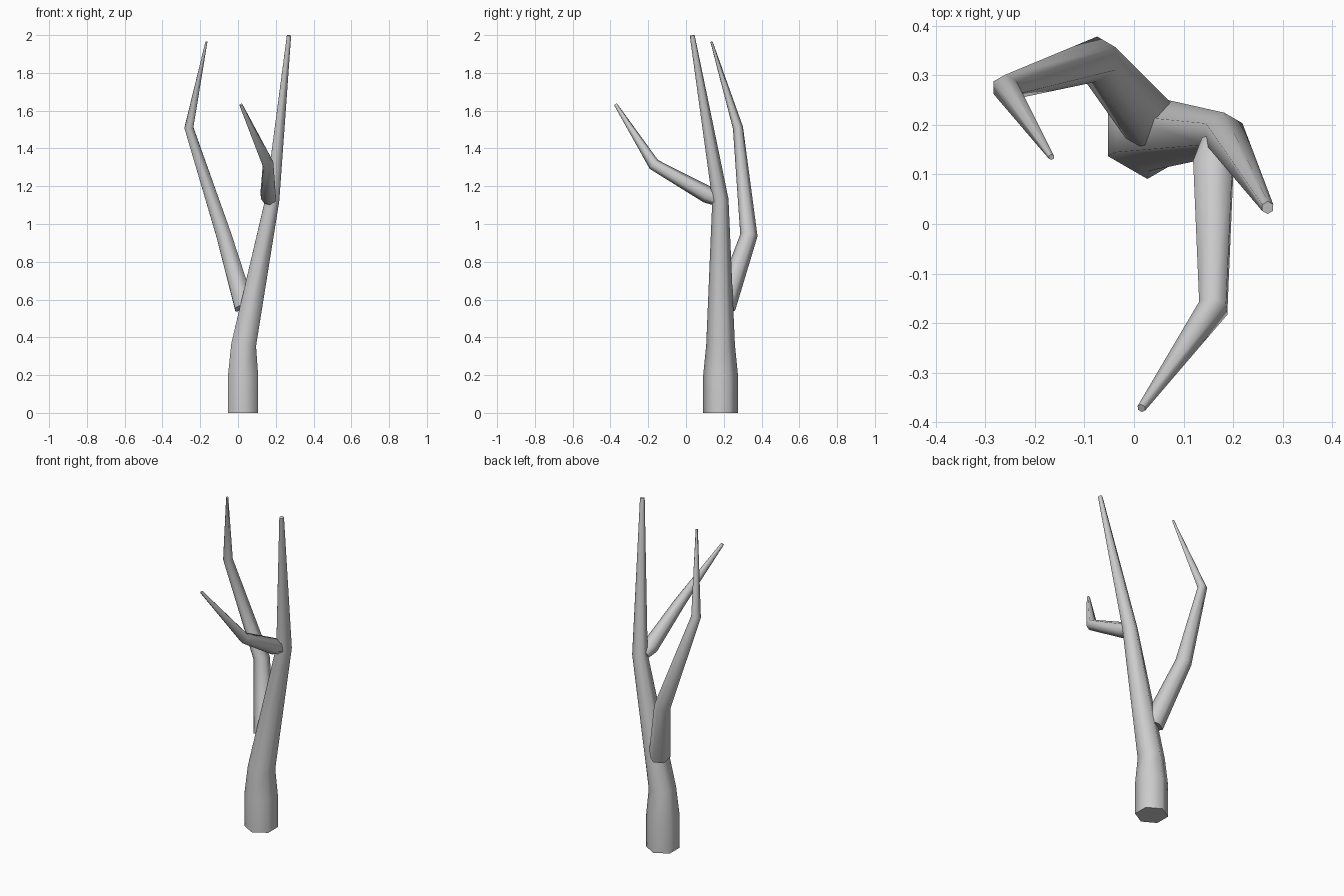
import bpy, bmesh, math
from mathutils import Vector

if "Cube" in bpy.data.objects:
    bpy.data.objects.remove(bpy.data.objects["Cube"])

SIDES = 6


def limb(name, path):
    """Tapered six-sided tube along (x, y, z, radius) stations, rings mitred at bends."""
    pts = [Vector(p[:3]) for p in path]
    bm = bmesh.new()
    rings = []
    for i, (p, station) in enumerate(zip(pts, path)):
        into = (p - pts[i - 1]).normalized() if i else Vector()
        out = (pts[i + 1] - p).normalized() if i < len(pts) - 1 else Vector()
        rot = Vector((0, 0, 1)).rotation_difference((into + out).normalized())
        ring = []
        for k in range(SIDES):
            a = math.tau * k / SIDES - math.pi / 2
            ring.append(bm.verts.new(
                p + rot @ Vector((math.cos(a), math.sin(a), 0)) * station[3]))
        rings.append(ring)
    for lo, hi in zip(rings, rings[1:]):
        for k in range(SIDES):
            n = (k + 1) % SIDES
            bm.faces.new((lo[k], lo[n], hi[n], hi[k]))
    bm.faces.new(rings[0][::-1])
    bm.faces.new(rings[-1])
    bmesh.ops.recalc_face_normals(bm, faces=bm.faces)
    mesh = bpy.data.meshes.new(name)
    bm.to_mesh(mesh)
    bm.free()
    obj = bpy.data.objects.new(name, mesh)
    bpy.context.collection.objects.link(obj)
    bpy.context.view_layer.objects.active = obj
    obj.select_set(True)
    bpy.ops.object.shade_smooth_by_angle(angle=math.radians(65))
    obj.select_set(False)
    return obj


# Trunk: thick foot, slight lean, long thin leader
limb("trunk", [(0.027, 0.183, 0.0, 0.092), (0.027, 0.183, 0.2, 0.092),
               (0.03, 0.183, 0.36, 0.076), (0.182, 0.182, 1.13, 0.043),
               (0.27, 0.033, 1.998, 0.013)])

# Low branch, leaning back and left
limb("lower_branch", [(0.035, 0.203, 0.56, 0.06), (-0.075, 0.333, 0.94, 0.046),
                      (-0.26, 0.275, 1.51, 0.027), (-0.167, 0.135, 1.965, 0.006)])

# High branch, reaching forward
limb("upper_branch", [(0.167, 0.165, 1.127, 0.033), (0.16, 0.115, 1.155, 0.046),
                      (0.16, -0.17, 1.315, 0.032), (0.015, -0.372, 1.632, 0.009)])
